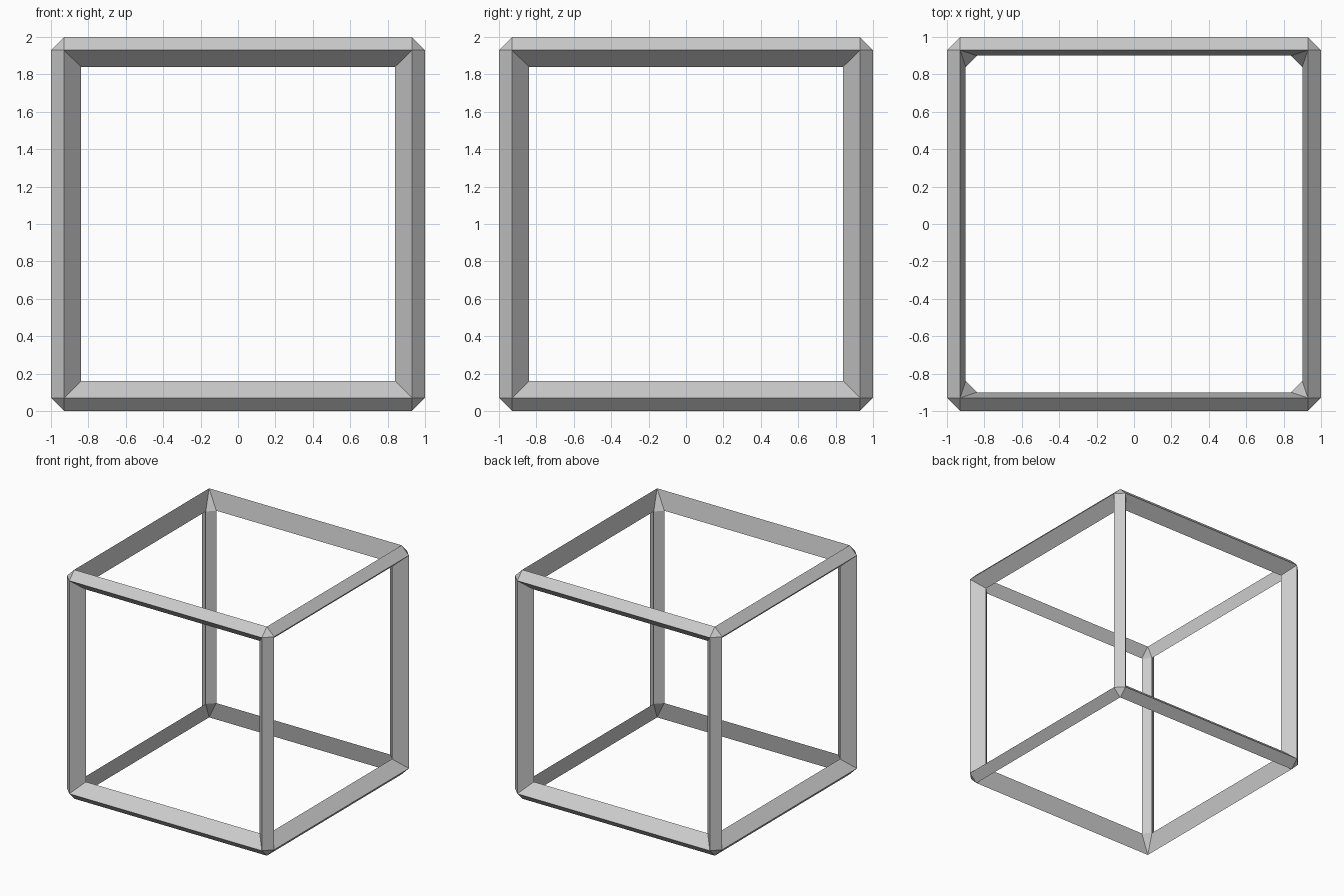
import bpy, bmesh
from itertools import product

if "Cube" in bpy.data.objects:
    bpy.data.objects.remove(bpy.data.objects["Cube"])

E = 0.93              # chamfer position on the outer edges
IN, DEEP = 0.90, 0.84  # inner edge positions

bm = bmesh.new()


def corner(sx, sy, sz):
    """Five points of one cube corner: three outer, two inner."""
    pts = {
        "ox": (1, E, E), "oy": (E, 1, E), "oz": (E, E, 1),
        "ix": (IN, DEEP, DEEP), "iy": (DEEP, IN, DEEP),
    }
    return {k: bm.verts.new((sx * x, sy * y, sz * z + 1)) for k, (x, y, z) in pts.items()}


corners = {s: corner(*s) for s in product((-1, 1), repeat=3)}


def bar(a, b, ring):
    """Bridge the same ring of points between two corners."""
    for p, q in zip(ring, ring[1:] + ring[:1]):
        bm.faces.new((a[p], a[q], b[q], b[p]))


# Corner facets, outside and inside
for c in corners.values():
    bm.faces.new((c["ox"], c["oy"], c["oz"]))
    bm.faces.new((c["oz"], c["ix"], c["iy"]))

for s, t in product((-1, 1), repeat=2):
    # Upright posts, four-sided
    bar(corners[s, t, -1], corners[s, t, 1], ["ox", "oy", "iy", "ix"])
    # Horizontal rails, three-sided
    bar(corners[-1, s, t], corners[1, s, t], ["oy", "oz", "iy"])
    bar(corners[s, -1, t], corners[s, 1, t], ["ox", "oz", "ix"])

bmesh.ops.recalc_face_normals(bm, faces=bm.faces)
mesh = bpy.data.meshes.new("cube_frame")
bm.to_mesh(mesh)
bm.free()
bpy.context.collection.objects.link(bpy.data.objects.new("cube_frame", mesh))
